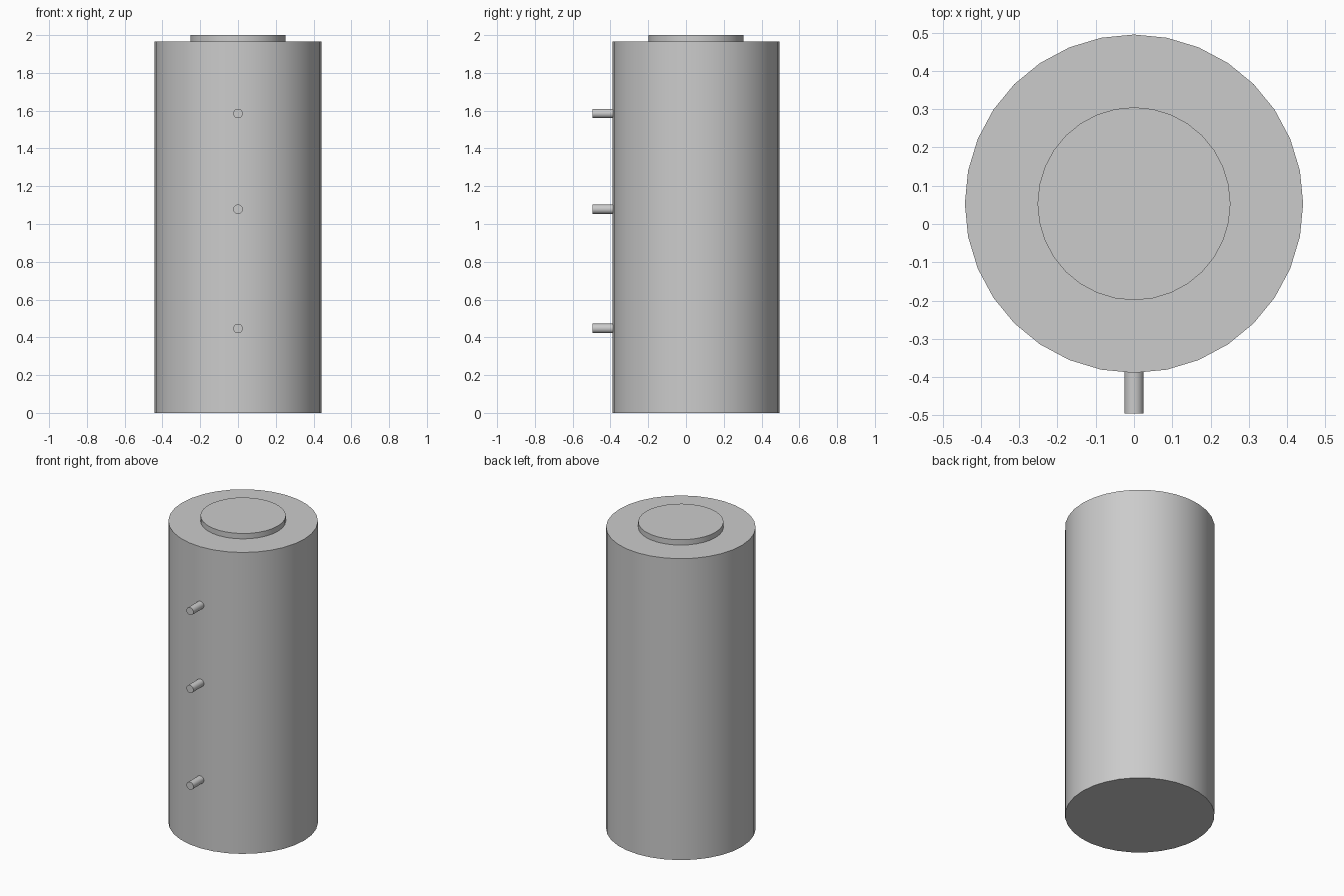
import bpy
from math import pi, radians

if "Cube" in bpy.data.objects:
    bpy.data.objects.remove(bpy.data.objects["Cube"])

CENTRE_Y = 0.053


def cylinder(name, radius, depth, location, rotation=(0, 0, 0)):
    bpy.ops.mesh.primitive_cylinder_add(vertices=32, radius=radius, depth=depth,
                                        location=location, rotation=rotation)
    obj = bpy.context.object
    obj.name = name
    bpy.ops.object.shade_smooth_by_angle(angle=radians(30))
    return obj


# Tank body standing on the ground
BODY_H = 1.965
cylinder("tank_body", 0.442, BODY_H, (0, CENTRE_Y, BODY_H / 2))

# Raised round lid
LID_H = 2.0 - BODY_H
cylinder("tank_lid", 0.252, LID_H, (0, CENTRE_Y, BODY_H + LID_H / 2))

# Pipe stubs on the front, slightly set into the wall
FRONT, BACK = -0.495, -0.385
for part, z in (("lower", 0.447), ("middle", 1.078), ("upper", 1.585)):
    cylinder(f"{part}_pipe", 0.025, BACK - FRONT,
             (0, (FRONT + BACK) / 2, z), (pi / 2, 0, 0))
